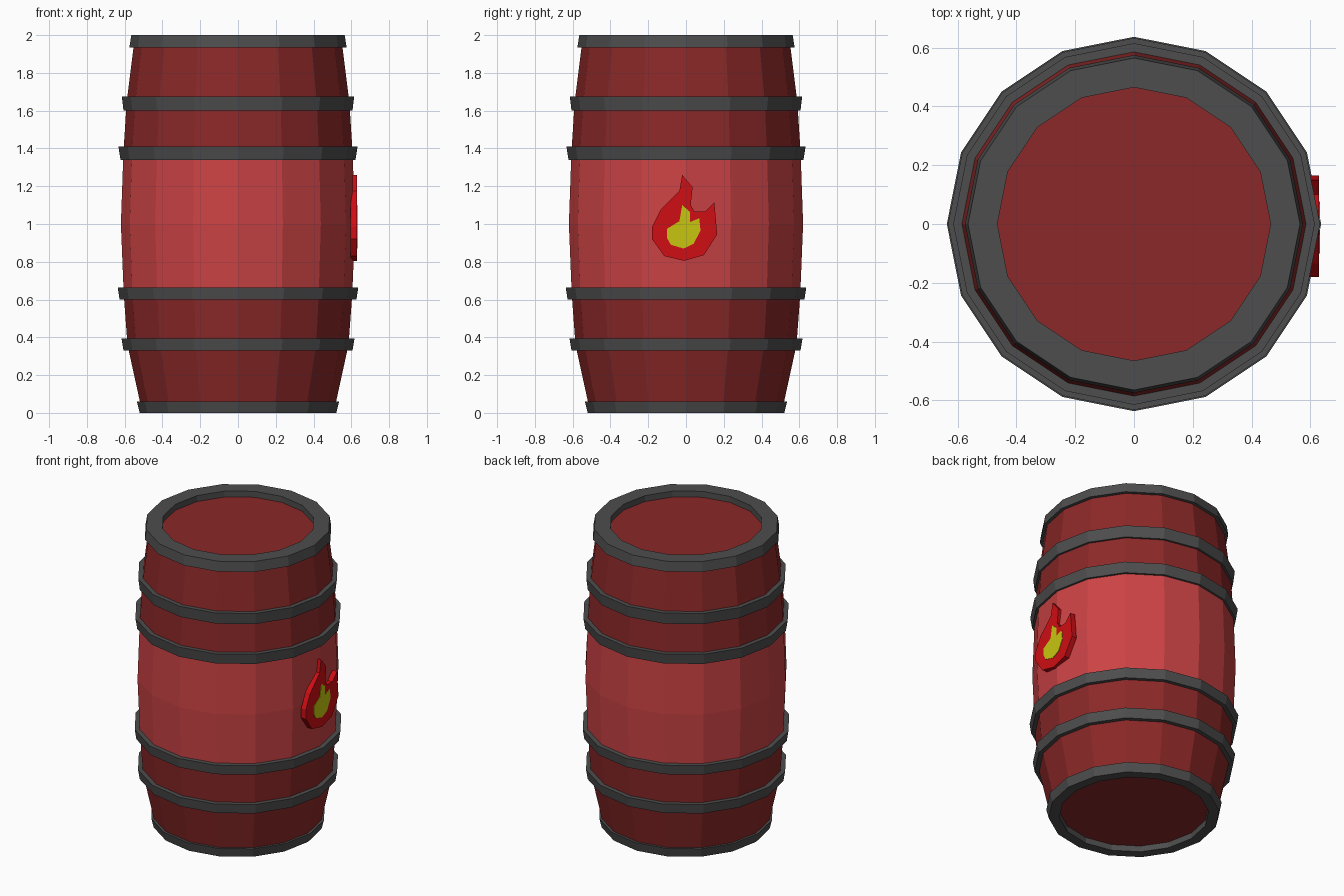
import bpy, bmesh
from math import sin, cos, tau

if "Cube" in bpy.data.objects:
    bpy.data.objects.remove(bpy.data.objects["Cube"])

SIDES = 16


def material(name, rgb):
    m = bpy.data.materials.new(name)
    m.diffuse_color = (*rgb, 1)
    m.use_nodes = True
    m.node_tree.nodes["Principled BSDF"].inputs["Base Color"].default_value = m.diffuse_color
    return m


DARK_RED = material("dark_red", (0.26, 0.021, 0.021))
LIGHT_RED = material("light_red", (0.60, 0.055, 0.058))
IRON = material("iron", (0.075, 0.075, 0.075))
FLAME_RED = material("flame_red", (0.62, 0.004, 0.007))
FLAME_YELLOW = material("flame_yellow", (0.58, 0.56, 0.005))


def finish(name, bm, *mats):
    bmesh.ops.remove_doubles(bm, verts=bm.verts, dist=1e-5)
    bmesh.ops.recalc_face_normals(bm, faces=bm.faces)
    mesh = bpy.data.meshes.new(name)
    bm.to_mesh(mesh)
    bm.free()
    for m in mats:
        mesh.materials.append(m)
    obj = bpy.data.objects.new(name, mesh)
    bpy.context.collection.objects.link(obj)
    return obj


def lathe(name, profile, *mats, closed=False, light=()):
    """Spin (radius, z) points round z; a radius of 0 closes the end with a fan."""
    bm = bmesh.new()
    rings = []
    for r, z in profile:
        if r == 0:
            rings.append([bm.verts.new((0, 0, z))] * SIDES)
        else:
            rings.append([bm.verts.new((r * cos(tau * i / SIDES), r * sin(tau * i / SIDES), z))
                          for i in range(SIDES)])
    count = len(rings) if closed else len(rings) - 1
    for k in range(count):
        a, b = rings[k], rings[(k + 1) % len(rings)]
        for i in range(SIDES):
            j = (i + 1) % SIDES
            corners = list(dict.fromkeys((a[i], a[j], b[j], b[i])))
            bm.faces.new(corners).material_index = 1 if k in light else 0
    return finish(name, bm, *mats)


def badge(name, outline, x0, x1, mat):
    """Extrude a (y, z) outline along x."""
    bm = bmesh.new()
    face = bm.faces.new([bm.verts.new((x0, y, z)) for y, z in outline])
    ext = bmesh.ops.extrude_face_region(bm, geom=[face])
    moved = [g for g in ext["geom"] if isinstance(g, bmesh.types.BMVert)]
    bmesh.ops.translate(bm, verts=moved, vec=(x1 - x0, 0, 0))
    return finish(name, bm, mat)


# Barrel body with recessed ends and a brighter middle band
lathe("barrel_body",
      [(0, 0.04), (0.515, 0.04), (0.585, 0.36), (0.605, 0.63), (0.62, 1.0),
       (0.607, 1.37), (0.59, 1.64), (0.55, 1.96), (0, 1.96)],
      DARK_RED, LIGHT_RED, light=(3, 4))

# Rims at both ends
lathe("bottom_rim", [(0.52, 0), (0.535, 0.06), (0.455, 0.06), (0.455, 0)], IRON, closed=True)
lathe("top_rim", [(0.575, 1.935), (0.565, 2.0), (0.465, 2.0), (0.465, 1.935)], IRON, closed=True)

# Hoops: bottom z, top z, bottom radius, top radius
hoops = [(0.33, 0.395, 0.606, 0.617), (0.60, 0.665, 0.627, 0.637),
         (1.34, 1.41, 0.622, 0.633), (1.60, 1.675, 0.606, 0.615)]
for n, (z0, z1, r0, r1) in enumerate(hoops, 1):
    lathe(f"hoop_{n}", [(r0, z0), (r1, z1), (0.57, z1), (0.57, z0)], IRON, closed=True)

# Flame emblem on the right side
badge("flame_outer",
      [(-0.02, 1.26), (0.035, 1.195), (0.025, 1.10), (0.045, 1.065), (0.10, 1.065),
       (0.15, 1.115), (0.165, 0.945), (0.095, 0.835), (-0.01, 0.805), (-0.115, 0.83),
       (-0.18, 0.92), (-0.18, 0.985), (-0.135, 1.075), (-0.035, 1.175)],
      0.595, 0.63, FLAME_RED)
badge("flame_inner",
      [(-0.02, 1.10), (0.02, 1.065), (0.02, 1.01), (0.07, 1.03), (0.077, 0.965),
       (0.04, 0.895), (-0.013, 0.87), (-0.08, 0.89), (-0.10, 0.925), (-0.10, 0.975),
       (-0.035, 1.015)],
      0.60, 0.633, FLAME_YELLOW)
